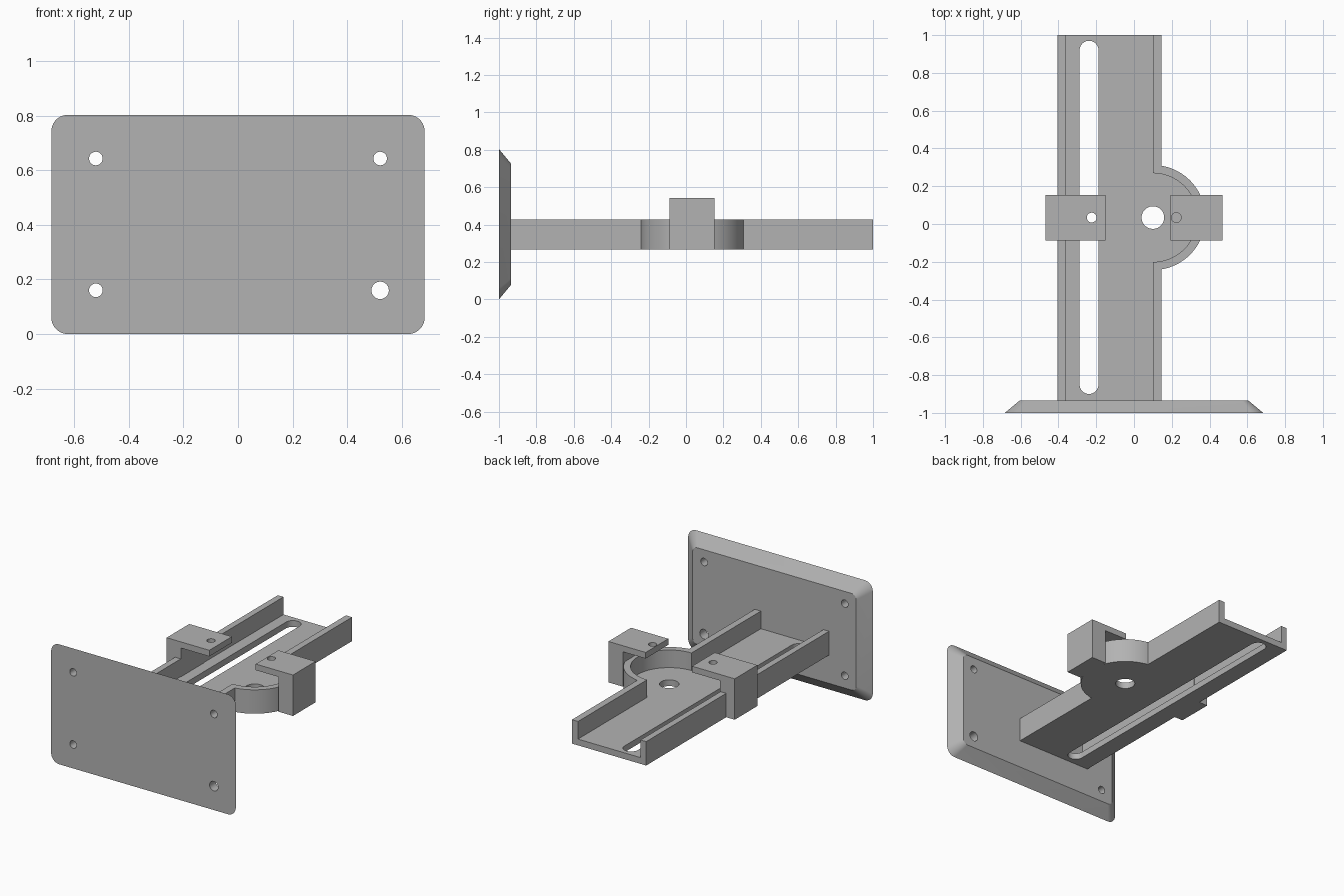
import bpy, bmesh
from math import acos, cos, sin, pi
from mathutils import Matrix

cube = bpy.data.objects.get("Cube")
if cube:
    bpy.data.objects.remove(cube, do_unlink=True)

grey = bpy.data.materials.new("plain grey")
grey.use_nodes = True
grey.diffuse_color = (0.45, 0.45, 0.45, 1)
grey.node_tree.nodes["Principled BSDF"].inputs["Base Color"].default_value = (0.45, 0.45, 0.45, 1)


def arc(cx, cy, r, start, end, n):
    return [(cx + r * cos(start + (end - start) * i / n),
             cy + r * sin(start + (end - start) * i / n)) for i in range(n + 1)]


def circle(cx, cy, r, n=32):
    return arc(cx, cy, r, 0, 2 * pi, n)[:-1]


def rect(x0, x1, y0, y1):
    return [(x0, y0), (x1, y0), (x1, y1), (x0, y1)]


def rounded_rect(x0, x1, y0, y1, r):
    corners = [(x1 - r, y1 - r), (x0 + r, y1 - r), (x0 + r, y0 + r), (x1 - r, y0 + r)]
    return [p for i, (cx, cy) in enumerate(corners)
            for p in arc(cx, cy, r, i * pi / 2, (i + 1) * pi / 2, 10)]


def baked(source, name):
    """Replace an object by its evaluated, welded, smooth-shaded mesh."""
    bpy.context.view_layer.update()
    graph = bpy.context.evaluated_depsgraph_get()
    mesh = bpy.data.meshes.new_from_object(source.evaluated_get(graph))
    matrix = source.matrix_world.copy()
    bpy.data.objects.remove(source, do_unlink=True)
    bm = bmesh.new()
    bm.from_mesh(mesh)
    bmesh.ops.remove_doubles(bm, verts=bm.verts, dist=1e-5)
    bmesh.ops.recalc_face_normals(bm, faces=bm.faces)
    bm.to_mesh(mesh)
    bm.free()
    mesh.materials.clear()
    mesh.materials.append(grey)
    obj = bpy.data.objects.new(name, mesh)
    obj.matrix_world = matrix
    bpy.context.collection.objects.link(obj)
    bpy.ops.object.select_all(action='DESELECT')
    obj.select_set(True)
    bpy.context.view_layer.objects.active = obj
    bpy.ops.object.shade_smooth_by_angle(angle=pi / 6)
    return obj


def slab(name, z0, z1, *outlines):
    """Extrude an outline, with any further outlines cut as holes."""
    curve = bpy.data.curves.new(name, 'CURVE')
    curve.dimensions = '2D'
    curve.fill_mode = 'BOTH'
    curve.extrude = (z1 - z0) / 2
    for points in outlines:
        spline = curve.splines.new('POLY')
        spline.points.add(len(points) - 1)
        for point, (x, y) in zip(spline.points, points):
            point.co = (x, y, 0, 1)
        spline.use_cyclic_u = True
    obj = bpy.data.objects.new(name + " outline", curve)
    obj.location.z = (z0 + z1) / 2
    bpy.context.collection.objects.link(obj)
    return baked(obj, name)


# Main levels and limits
BOTTOM, FLOOR, RIM, TOP = 0.267, 0.309, 0.427, 0.541
FRONT, BACK = -0.935, 1.0
LEFT, RIGHT = -0.405, 0.145
CX, CY, R_OUT, R_IN = 0.10, 0.034, 0.278, 0.235

# Channel floor with round bulge, long slot and pivot hole
a = acos((RIGHT - CX) / R_OUT)
bulge = arc(CX, CY, R_OUT, -a, a, 40)
slab("channel_floor", BOTTOM, FLOOR,
     [(LEFT, FRONT), (RIGHT, FRONT)] + bulge + [(RIGHT, BACK), (LEFT, BACK)],
     rounded_rect(-0.288, -0.188, -0.9, 0.97, 0.0499),
     circle(CX, CY, 0.06))

# Channel walls, one following the bulge
slab("straight_wall", FLOOR, RIM, rect(LEFT, -0.363, FRONT, BACK))
slab("curved_wall", FLOOR, RIM,
     [(CX, FRONT), (RIGHT, FRONT)] + bulge + [(RIGHT, BACK), (CX, BACK)]
     + arc(CX, CY, R_IN, pi / 2, -pi / 2, 40))

# Hooked clips on both sides: leg and drilled overhang
Y0, Y1, LIP = -0.087, 0.153, 0.5
for side, s, inner in (("right", -1, 0.152), ("left", 1, 0.192)):
    x = sorted((s * 0.36, s * 0.468))
    slab(side + "_clip_leg", BOTTOM, LIP, rect(*x, Y0, Y1))
    x = sorted((s * inner, s * 0.468))
    slab(side + "_clip_overhang", LIP, TOP, rect(*x, Y0, Y1),
         circle(s * 0.224, CY, 0.026, 24))

# Front plate with chamfered edge
bm = bmesh.new()
W, H, INSET = 0.684, 0.803, 0.078
front = [bm.verts.new((x, -1, z)) for x, z in rounded_rect(-W, W, 0, H, 0.06)]
back = [bm.verts.new((x, FRONT, z)) for x, z in
        rounded_rect(INSET - W, W - INSET, INSET, H - INSET, 0.035)]
bm.faces.new(front)
bm.faces.new(back[::-1])
for i in range(len(front)):
    j = (i + 1) % len(front)
    bm.faces.new((front[i], back[i], back[j], front[j]))
bmesh.ops.recalc_face_normals(bm, faces=bm.faces)
mesh = bpy.data.meshes.new("plate")
bm.to_mesh(mesh)
bm.free()
plate = bpy.data.objects.new("plate blank", mesh)
bpy.context.collection.objects.link(plate)

# Screw holes, the lower left one larger
bm = bmesh.new()
for x in (-0.521, 0.521):
    for z in (0.16, 0.643):
        r = 0.032 if x > 0 and z < 0.4 else 0.025
        bmesh.ops.create_cone(bm, cap_ends=True, segments=24, radius1=r, radius2=r, depth=0.3,
                              matrix=Matrix.Translation((x, -0.97, z)) @ Matrix.Rotation(pi / 2, 4, 'X'))
mesh = bpy.data.meshes.new("hole_cutter")
bm.to_mesh(mesh)
bm.free()
cutter = bpy.data.objects.new("hole_cutter", mesh)
cutter.hide_render = True
bpy.context.collection.objects.link(cutter)
cut = plate.modifiers.new("screw holes", 'BOOLEAN')
cut.operation = 'DIFFERENCE'
cut.solver = 'EXACT'
cut.object = cutter
baked(plate, "front_plate")
bpy.data.objects.remove(cutter, do_unlink=True)
